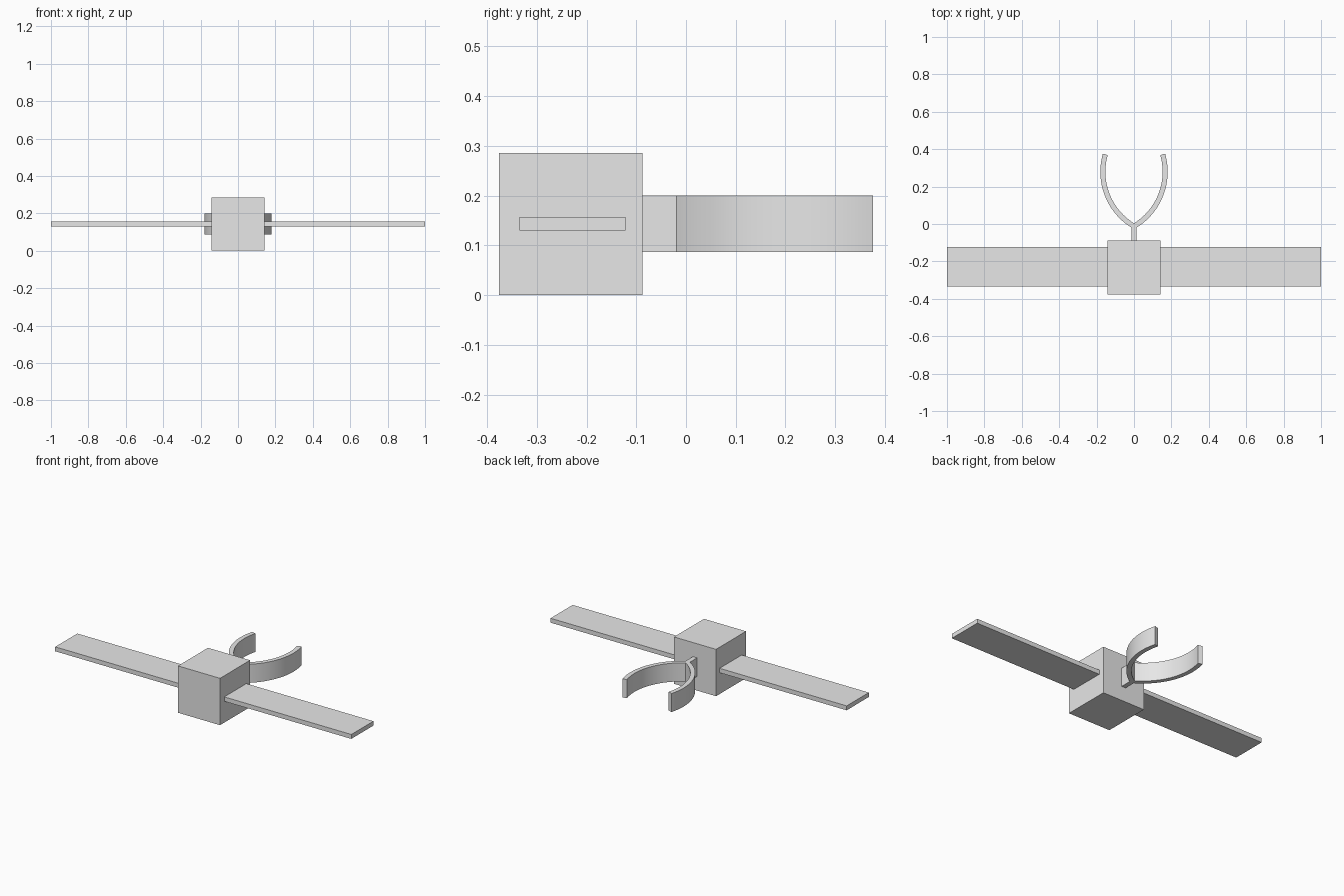
import bpy, bmesh
from math import asin, acos, cos, sin
from mathutils import Vector

cube = bpy.data.objects.get("Cube")
if cube:
    bpy.data.objects.remove(cube, do_unlink=True)

grey = bpy.data.materials.new("light_grey")
grey.use_nodes = True
grey.diffuse_color = (0.8, 0.8, 0.8, 1)
grey.node_tree.nodes["Principled BSDF"].inputs["Base Color"].default_value = (0.8, 0.8, 0.8, 1)


def finish(name, bm):
    bmesh.ops.recalc_face_normals(bm, faces=bm.faces)
    mesh = bpy.data.meshes.new(name)
    bm.to_mesh(mesh)
    bm.free()
    mesh.materials.append(grey)
    obj = bpy.data.objects.new(name, mesh)
    bpy.context.collection.objects.link(obj)
    return obj


def box(name, low, high):
    low, high = Vector(low), Vector(high)
    bm = bmesh.new()
    bmesh.ops.create_cube(bm, size=1)
    bmesh.ops.scale(bm, vec=high - low, verts=bm.verts)
    bmesh.ops.translate(bm, vec=(low + high) / 2, verts=bm.verts)
    return finish(name, bm)


# Central block and a flat panel on each side
box("body", (-0.142, -0.376, 0), (0.142, -0.087, 0.286))
for name, x0, x1 in (("left_panel", 0.142, 1), ("right_panel", -1, -0.142)):
    box(name, (x0, -0.335, 0.13), (x1, -0.122, 0.157))

# Rear fork: a short stem that splits into two curved prongs
R_OUT, THICK, HALF_STEM = 0.351, 0.027, 0.014
CX, CY = 0.18 - R_OUT, 0.279
R_IN = R_OUT - THICK
STEPS = 24
tip = asin((0.376 - CY) / R_OUT)
start_out = -acos((HALF_STEM - CX) / R_OUT)
start_in = -acos(-CX / R_IN)


def arc(radius, start, t):
    a = start + (tip - start) * t
    return CX + radius * cos(a), CY + radius * sin(a)


pairs = [((HALF_STEM, -0.087), (0, -0.087))]
for i in range(STEPS + 1):
    t = i / STEPS
    pairs.append((arc(R_OUT, start_out, t), arc(R_IN, start_in, t)))

bm = bmesh.new()
for side in (1, -1):
    rows = [[bm.verts.new((side * x, y, 0.087)) for x, y in pair] for pair in pairs]
    for (a, b), (c, d) in zip(rows, rows[1:]):
        bm.faces.new((a, b, d, c) if side > 0 else (a, c, d, b))
bmesh.ops.remove_doubles(bm, verts=bm.verts, dist=0.0001)
top = bmesh.ops.extrude_face_region(bm, geom=bm.faces[:])["geom"]
bmesh.ops.translate(bm, vec=(0, 0, 0.113),
                    verts=[v for v in top if isinstance(v, bmesh.types.BMVert)])
fork = finish("rear_fork", bm)

# Smooth the prong curves, keep their edges sharp
bpy.ops.object.select_all(action="DESELECT")
fork.select_set(True)
bpy.context.view_layer.objects.active = fork
bpy.ops.object.shade_smooth_by_angle(angle=0.4)
